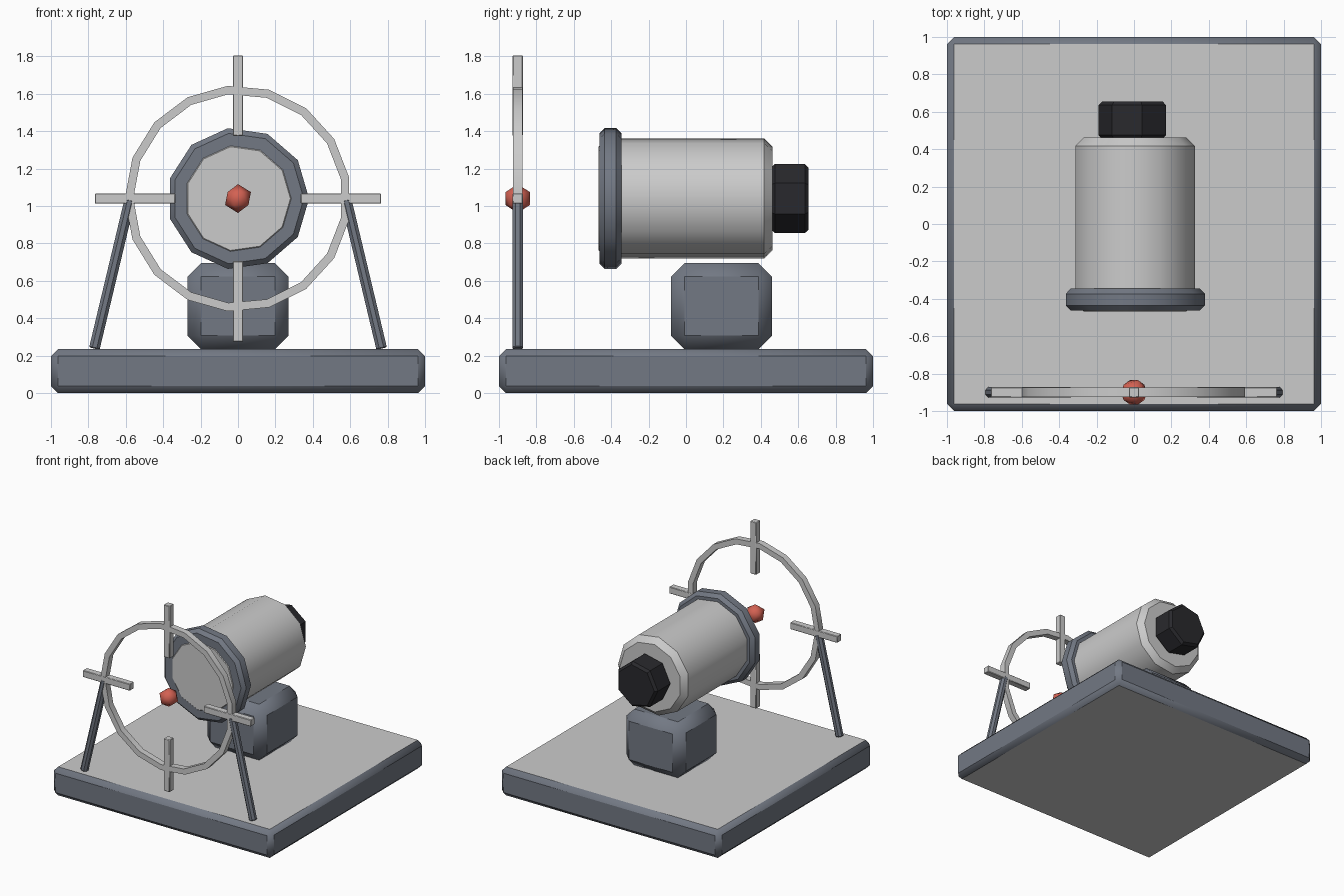
import bpy, bmesh, math
from mathutils import Vector, Matrix

if "Cube" in bpy.data.objects:
    bpy.data.objects.remove(bpy.data.objects["Cube"])


def material(name, rgb):
    m = bpy.data.materials.new(name)
    m.diffuse_color = (*rgb, 1)
    m.use_nodes = True
    m.node_tree.nodes["Principled BSDF"].inputs["Base Color"].default_value = m.diffuse_color
    return m


LIGHT = material("light grey", (0.60, 0.60, 0.60))
SLATE = material("slate grey", (0.17, 0.19, 0.23))
BLACK = material("near black", (0.022, 0.022, 0.026))
RED = material("red", (0.65, 0.12, 0.085))
AXIS_Z = 1.04      # height of the optical axis
SIGHT_Y = -0.90    # plane of the hoop sight


def finish(bm, name, *mats, smooth=36):
    bmesh.ops.recalc_face_normals(bm, faces=bm.faces[:])
    me = bpy.data.meshes.new(name)
    bm.to_mesh(me)
    bm.free()
    for m in mats:
        me.materials.append(m)
    ob = bpy.data.objects.new(name, me)
    bpy.context.collection.objects.link(ob)
    bpy.ops.object.select_all(action='DESELECT')
    ob.select_set(True)
    bpy.context.view_layer.objects.active = ob
    bpy.ops.object.shade_smooth_by_angle(angle=math.radians(smooth))
    return ob


def box(name, center, size, bevel, *mats):
    """Box with single-segment chamfers; a second material covers top and bottom."""
    bm = bmesh.new()
    bmesh.ops.create_cube(bm, size=1)
    bmesh.ops.scale(bm, vec=size, verts=bm.verts)
    bmesh.ops.bevel(bm, geom=bm.edges[:], offset=bevel, segments=1,
                    profile=0.5, affect='EDGES')
    bmesh.ops.translate(bm, vec=center, verts=bm.verts)
    bm.normal_update()
    if len(mats) > 1:
        for f in bm.faces:
            f.material_index = int(abs(f.normal.z) > 0.9)
    return finish(bm, name, *mats)


def lathe(name, profile, sides, mat, start=0.0, closed=False, matrix=None):
    """Turn a (y, radius) profile about the y axis."""
    bm = bmesh.new()
    rings = []
    for y, r in profile:
        angles = [start + 2 * math.pi * i / sides for i in range(sides)]
        rings.append([bm.verts.new((r * math.cos(a), y, r * math.sin(a)))
                      for a in angles])
    pairs = list(zip(rings, rings[1:]))
    if closed:
        pairs.append((rings[-1], rings[0]))
    else:
        bm.faces.new(rings[0])
        bm.faces.new(rings[-1])
    for a, b in pairs:
        for i in range(sides):
            j = (i + 1) % sides
            bm.faces.new((a[i], a[j], b[j], b[i]))
    bm.transform(matrix or Matrix.Translation((0, 0, AXIS_Z)))
    return finish(bm, name, mat)


def drum(y0, y1, r, c):
    """Profile of a cylinder with chamfered rims."""
    return [(y0, r - c), (y0 + c, r), (y1 - c, r), (y1, r - c)]


# Base slab and pedestal
box("base", (0, 0, 0.1175), (2, 2, 0.235), 0.038, SLATE, LIGHT)
box("pedestal", (0, 0.19, 0.465), (0.54, 0.54, 0.46), 0.072, SLATE)

# Main barrel, front collar and rear knob
lathe("barrel", drum(-0.468, 0.463, 0.325, 0.045), 11, LIGHT)
lathe("front_collar", drum(-0.463, -0.345, 0.38, 0.028), 11, SLATE)
lathe("rear_knob", drum(0.455, 0.655, 0.19, 0.02), 7, BLACK, start=math.pi)

# Hoop of the sight
lathe("hoop", [(-0.026, 0.605), (0.026, 0.605), (0.026, 0.56), (-0.026, 0.56)],
      17, LIGHT, start=math.pi, closed=True,
      matrix=Matrix.Translation((0, SIGHT_Y, AXIS_Z)))

# Four crossbars and two slanted legs
for s, side, level in ((-1, "left", "lower"), (1, "right", "upper")):
    box(side + "_crossbar", (s * 0.55, SIGHT_Y, AXIS_Z), (0.43, 0.055, 0.055),
        0.004, LIGHT)
    box(level + "_crossbar", (0, SIGHT_Y, AXIS_Z + s * 0.55), (0.055, 0.055, 0.43),
        0.004, LIGHT)
    foot = Vector((s * 0.768, SIGHT_Y, 0.238))
    top = Vector((s * 0.578, SIGHT_Y, 1.035))
    turn = (top - foot).to_track_quat('Y', 'Z').to_matrix().to_4x4()
    lathe(side + "_leg", drum(0, (top - foot).length, 0.031, 0.006), 8, SLATE,
          start=math.pi / 8, matrix=Matrix.Translation(foot) @ turn)

# Centre bead
bm = bmesh.new()
bmesh.ops.create_icosphere(bm, subdivisions=1, radius=0.077)
bmesh.ops.translate(bm, vec=(0, SIGHT_Y, AXIS_Z), verts=bm.verts)
finish(bm, "centre_bead", RED, smooth=60)
